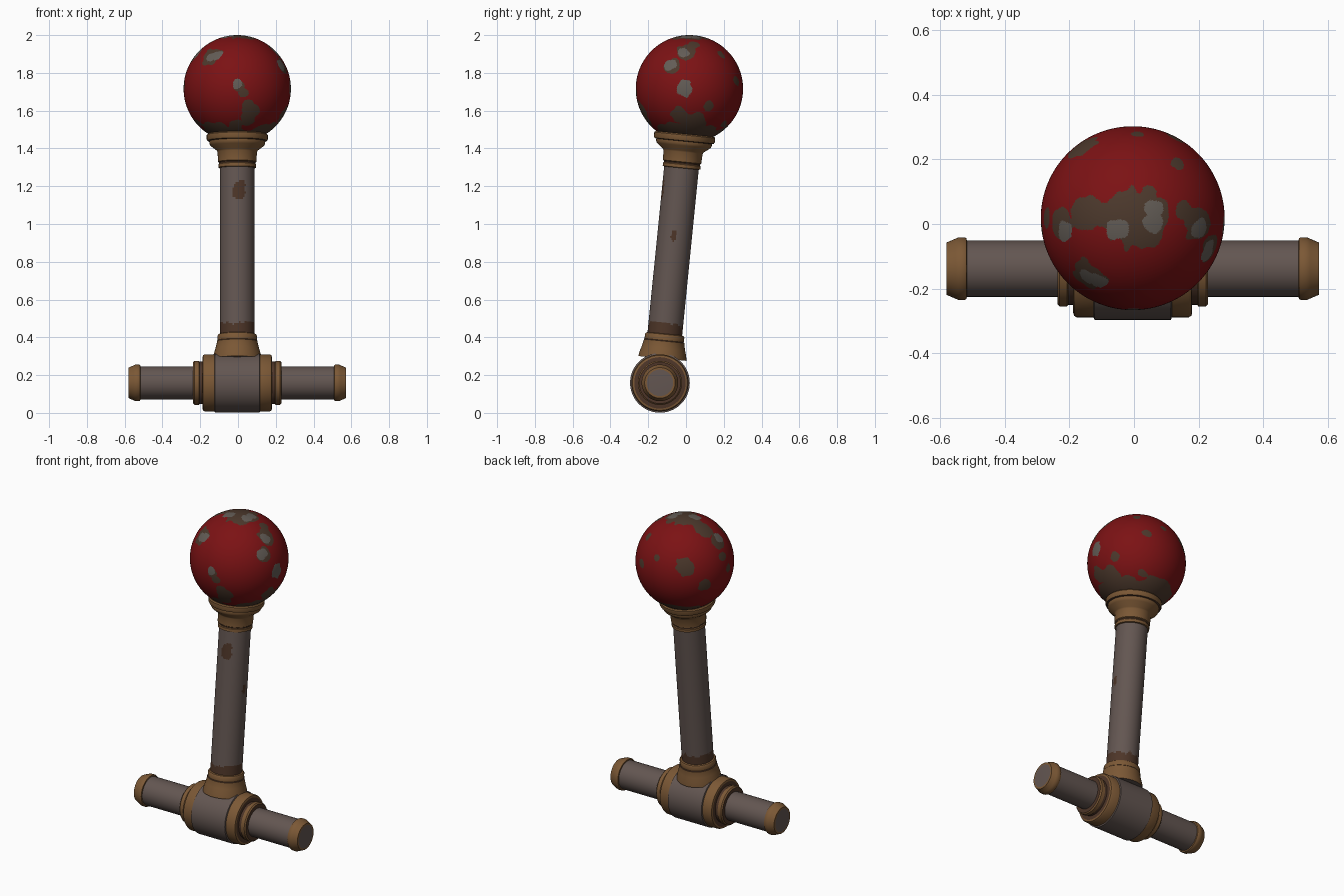
import bpy, bmesh, math
from mathutils import Matrix, Vector, noise

cube = bpy.data.objects.get("Cube")
if cube:
    bpy.data.objects.remove(cube, do_unlink=True)


def make_material(name, rgb):
    mat = bpy.data.materials.new(name)
    mat.use_nodes = True
    mat.diffuse_color = (*rgb, 1)
    node = mat.node_tree.nodes["Principled BSDF"]
    node.inputs["Base Color"].default_value = (*rgb, 1)
    node.inputs["Roughness"].default_value = 0.6
    return mat


MATERIALS = [
    make_material("worn steel", (0.125, 0.093, 0.083)),
    make_material("aged brass", (0.20, 0.098, 0.036)),
    make_material("rust brown", (0.075, 0.036, 0.021)),
    make_material("faded red paint", (0.20, 0.006, 0.007)),
    make_material("bare undercoat", (0.072, 0.040, 0.025)),
    make_material("chipped grey", (0.125, 0.108, 0.093)),
]
STEEL, BRASS, RUST, RED, UNDERCOAT, CHIP = range(6)

AXLE = Vector((-0.004, -0.138, 0.159))
BALL = Vector((-0.004, 0.018, 1.716))
RADIUS = 0.284
STICK = (BALL - AXLE).normalized()
TILT = Matrix.Translation(AXLE) @ STICK.to_track_quat("Z", "Y").to_matrix().to_4x4()
CROSS = Matrix.Translation(AXLE) @ Matrix.Rotation(math.pi / 2, 4, "Y")


def finish(name, bm, matrix):
    bm.transform(matrix)
    mesh = bpy.data.meshes.new(name)
    bm.to_mesh(mesh)
    bm.free()
    for mat in MATERIALS:
        mesh.materials.append(mat)
    obj = bpy.data.objects.new(name, mesh)
    bpy.context.collection.objects.link(obj)
    bpy.context.view_layer.objects.active = obj
    bpy.ops.object.select_all(action="DESELECT")
    obj.select_set(True)
    bpy.ops.object.shade_smooth_by_angle(angle=math.radians(35))
    return obj


def lathe(name, profile, matrix, paint, sides=48):
    """Turn (height, radius) points about local z; paint(centre, row) picks a material."""
    bm = bmesh.new()
    turns = [math.tau * i / sides for i in range(sides)]
    rings = [[bm.verts.new((r * math.cos(a), r * math.sin(a), h)) for a in turns]
             for h, r in profile]
    for row, (low, high) in enumerate(zip(rings, rings[1:])):
        for i in range(sides):
            j = (i + 1) % sides
            face = bm.faces.new((low[i], low[j], high[j], high[i]))
            face.material_index = paint(face.calc_center_median(), row)
    bm.faces.new(rings[0][::-1])
    bm.faces.new(rings[-1])
    return finish(name, bm, matrix)


def brass(centre, row):
    return BRASS


def steel(centre, row):
    return STEEL


# Cross bar and central hub barrel
lathe("cross_bar", [(-0.572, 0.08), (0.572, 0.08)], CROSS, steel)
lathe("cross_bar_sleeve", [(-0.53, 0.087), (0.53, 0.087)], CROSS, steel)
lathe("hub_barrel", [(-0.122, 0.148), (-0.118, 0.158), (0.118, 0.158), (0.122, 0.148)],
      CROSS, steel, 64)

# Mirrored brass rings and end caps of the cross bar
for side, label in ((1, "left"), (-1, "right")):
    place = CROSS @ Matrix.Rotation(0 if side > 0 else math.pi, 4, "X")
    lathe(label + "_hub_band",
          [(0.11, 0.151), (0.172, 0.151), (0.181, 0.146), (0.184, 0.136), (0.184, 0.1)],
          place, lambda c, row: RUST if row == 3 else BRASS)
    lathe(label + "_hub_ring",
          [(0.18, 0.112), (0.2, 0.112), (0.203, 0.117), (0.226, 0.117), (0.233, 0.11),
           (0.233, 0.08)],
          place, lambda c, row: RUST if row in (0, 4) else BRASS)
    lathe(label + "_end_cap",
          [(0.512, 0.085), (0.514, 0.094), (0.52, 0.097), (0.538, 0.097), (0.547, 0.093),
           (0.575, 0.081), (0.576, 0.07)],
          place, brass)


# Leaning shaft, with a rusty foot and two worn spots (direction, height, half sizes)
SPOTS = [(Vector((0.13, -1, 0)), 1.02, 0.035, 0.055), (Vector((1, -0.05, 0)), 0.785, 0.016, 0.032)]
TO_WORLD = TILT.to_3x3()


def shaft_paint(centre, row):
    wobble = noise.noise(centre * 25)
    if centre.z < 0.315 + 0.02 * wobble:
        return RUST
    around = TO_WORLD @ Vector((centre.x, centre.y, 0))
    for direction, height, wide, tall in SPOTS:
        across = around.cross(direction.normalized()).length
        if around.dot(direction) > 0:
            if math.hypot(across / wide, (centre.z - height) / tall) < 1 + 0.3 * wobble:
                return RUST
    return STEEL


lathe("shaft", [(0.1 + i * 0.01, 0.092) for i in range(116)], TILT, shaft_paint, 72)

# Brass foot socket of the shaft
lathe("shaft_foot",
      [(0.13, 0.128), (0.155, 0.124), (0.185, 0.115), (0.215, 0.108), (0.222, 0.108),
       (0.226, 0.104), (0.25, 0.105), (0.258, 0.1), (0.262, 0.09)],
      TILT, lambda c, row: RUST if row == 4 else BRASS)

# Brass neck and cup under the ball
lathe("ball_cup",
      [(1.142, 0.09), (1.145, 0.1), (1.162, 0.1), (1.166, 0.096), (1.172, 0.096),
       (1.176, 0.102), (1.228, 0.104), (1.236, 0.108), (1.262, 0.142), (1.274, 0.148),
       (1.285, 0.148), (1.288, 0.158), (1.296, 0.162), (1.318, 0.162), (1.324, 0.156),
       (1.325, 0.13)],
      TILT, lambda c, row: RUST if row in (3, 10) else BRASS)

# Worn paint on the ball: direction and angular size of each patch
UNDER = [
    (0.05, 0.0, 1, 0.34), (-0.3, 0.02, 0.95, 0.14), (-0.52, 0.06, 0.85, 0.2),
    (-0.78, -0.05, 0.62, 0.18), (-0.93, 0, 0.35, 0.1), (0.55, 0.08, 0.8, 0.11),
    (0.7, -0.06, 0.7, 0.19), (0.84, -0.33, 0.42, 0.16), (-0.48, -0.62, 0.61, 0.2),
    (0.03, -1, 0.06, 0.1), (0.12, -0.99, -0.08, 0.09), (0.2, -0.93, -0.3, 0.11),
    (0.24, -0.87, -0.43, 0.17), (0.2, -0.8, -0.57, 0.15), (0.85, -0.2, -0.5, 0.17),
    (0.75, 0.1, -0.65, 0.25), (0.87, 0.37, -0.33, 0.1), (0.46, 0.87, 0.15, 0.1),
    (-0.55, 0.78, 0.29, 0.19), (0.05, 0.91, 0.4, 0.07), (-0.99, -0.12, 0.05, 0.1),
    (-0.85, 0.51, -0.12, 0.13), (0.49, 0.59, 0.64, 0.08),
]
BARE = [
    (0.22, -0.04, 0.97, 0.11), (0.22, 0.1, 0.97, 0.1), (-0.17, -0.12, 0.97, 0.12),
    (-0.74, -0.14, 0.65, 0.12), (0.72, -0.11, 0.68, 0.12), (0.82, -0.36, 0.44, 0.12),
    (-0.5, -0.64, 0.58, 0.1), (-0.38, -0.69, 0.62, 0.11), (0, -1, 0.09, 0.09),
    (1, -0.08, 0.01, 0.15),
]


def prepare(patches):
    return [(Vector(p[:3]).normalized(), p[3]) for p in patches]


UNDER, BARE = prepare(UNDER), prepare(BARE)


def inside(direction, patches, wobble):
    return any((direction - d).length < size * (1 + wobble) for d, size in patches)


bm = bmesh.new()
bmesh.ops.create_icosphere(bm, subdivisions=7, radius=RADIUS)
for face in bm.faces:
    d = face.calc_center_median().normalized()
    wobble = 0.35 * noise.noise(d * 8)
    if inside(d, BARE, wobble):
        face.material_index = CHIP
    elif d.z < -0.68 + 0.2 * noise.noise(d * 4) or inside(d, UNDER, wobble):
        face.material_index = UNDERCOAT
    else:
        face.material_index = RED
finish("ball_knob", bm, Matrix.Translation(BALL))
